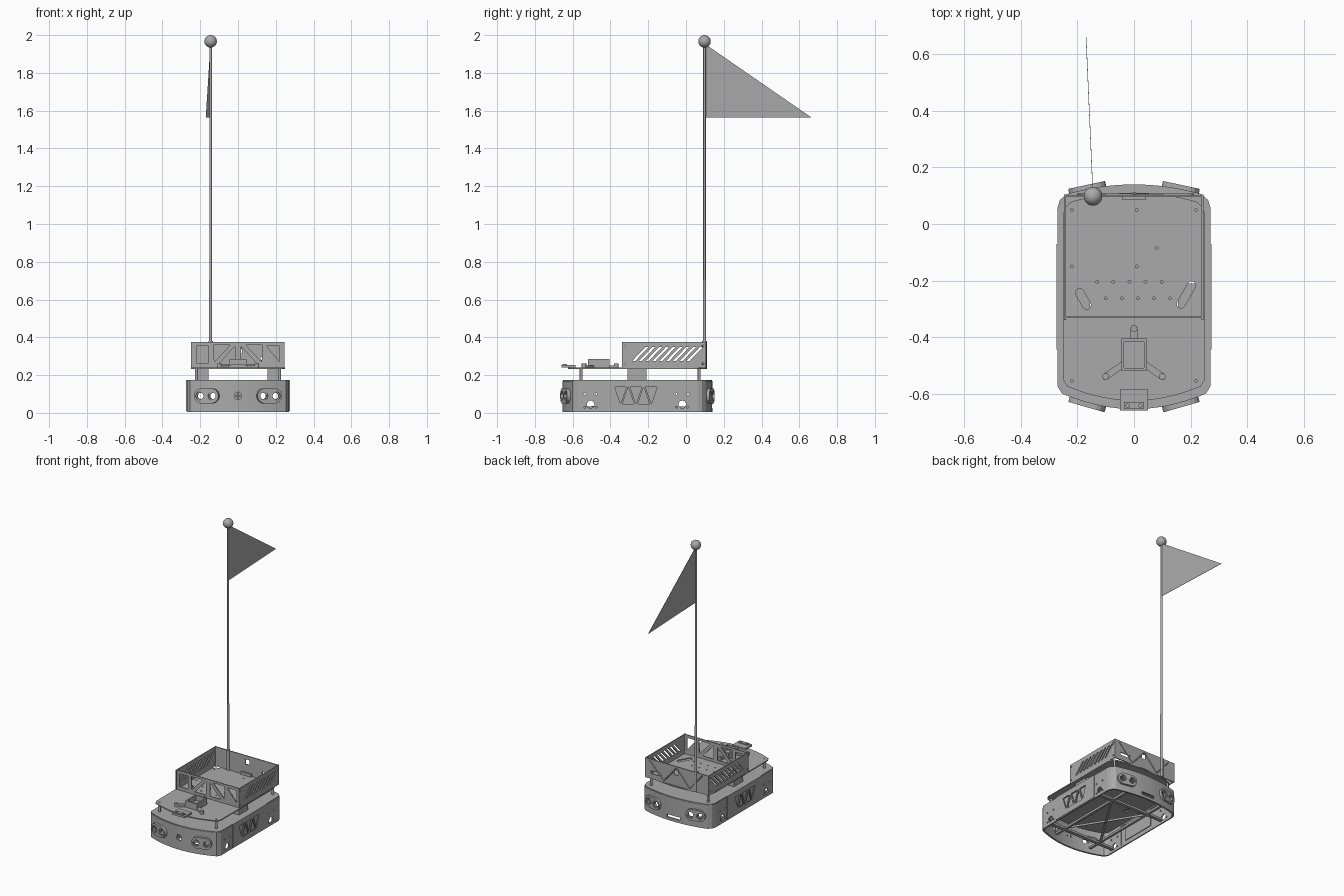
import bpy, bmesh, math
from mathutils import Matrix, Vector

if "Cube" in bpy.data.objects:
    bpy.data.objects.remove(bpy.data.objects["Cube"])

grey = bpy.data.materials.new("plain grey")
grey.use_nodes = True
COL = (0.4, 0.4, 0.4, 1)
grey.diffuse_color = COL
grey.node_tree.nodes["Principled BSDF"].inputs["Base Color"].default_value = COL

FLAT = Matrix()
FRONT = Matrix.Rotation(math.pi / 2, 4, 'X')
SIDE = Matrix.Rotation(math.pi / 2, 4, 'Z') @ FRONT


def add(name, mesh):
    ob = bpy.data.objects.new(name, mesh)
    bpy.context.collection.objects.link(ob)
    mesh.materials.clear()
    mesh.materials.append(grey)
    return ob


def plate(name, outer, holes, depth, at, turn=FLAT):
    """Flat sheet with holes, drawn in 2D, then turned and moved."""
    cu = bpy.data.curves.new(name, 'CURVE')
    cu.dimensions, cu.fill_mode, cu.extrude = '2D', 'BOTH', depth / 2
    for loop in [outer] + holes:
        sp = cu.splines.new('POLY')
        sp.points.add(len(loop) - 1)
        for p, (u, v) in zip(sp.points, loop):
            p.co = (u, v, 0, 1)
        sp.use_cyclic_u = True
    tmp = bpy.data.objects.new(name, cu)
    bpy.context.collection.objects.link(tmp)
    dg = bpy.context.evaluated_depsgraph_get()
    me = bpy.data.meshes.new_from_object(tmp.evaluated_get(dg))
    bpy.data.objects.remove(tmp)
    bm = bmesh.new()
    bm.from_mesh(me)
    bmesh.ops.remove_doubles(bm, verts=bm.verts, dist=1e-5)
    bmesh.ops.recalc_face_normals(bm, faces=bm.faces)
    bm.transform(Matrix.Translation(at) @ turn)
    bm.to_mesh(me)
    bm.free()
    for f in me.polygons:
        f.use_smooth = False
    return add(name, me)


def rect(u0, v0, u1, v1):
    return [(u0, v0), (u1, v0), (u1, v1), (u0, v1)]


def pill(u, v, length, r, angle=0, n=8):
    """Rounded slot; length 0 gives a circle."""
    c, s = math.cos(angle), math.sin(angle)
    pts = []
    for i in range(2 * n):
        a = math.pi * (i + 0.5) / n - math.pi / 2
        x = (length / 2 if i < n else -length / 2) + r * math.cos(a)
        y = r * math.sin(a)
        pts.append((u + c * x - s * y, v + s * x + c * y))
    return pts


def rod(name, a, b, r, sides=12):
    a, b = Vector(a), Vector(b)
    bm = bmesh.new()
    bmesh.ops.create_cone(bm, cap_ends=True, segments=sides, radius1=r, radius2=r, depth=(b - a).length)
    bm.transform(Matrix.Translation((a + b) / 2) @ (b - a).to_track_quat('Z', 'Y').to_matrix().to_4x4())
    me = bpy.data.meshes.new(name)
    bm.to_mesh(me)
    bm.free()
    ob = add(name, me)
    for f in me.polygons:
        f.use_smooth = len(f.vertices) == 4
    return ob


def box(name, x0, y0, z0, x1, y1, z1):
    return plate(name, rect(x0, y0, x1, y1), [], z1 - z0, (0, 0, (z0 + z1) / 2))


def outline(inset=0.0):
    """Plan of the body: bowed front and back, rounded corners."""
    k = 1 - inset / 0.27
    xs = [0.23 * (i / 8 - 1) for i in range(17)]
    pts = [(x, -0.655 + 0.85 * x * x) for x in xs]
    side = [(0.255, -0.6), (0.27, -0.575), (0.27, 0.06), (0.262, 0.085)]
    pts += side + [(-x * 1.04, 0.14 - 0.65 * x * x) for x in xs]
    pts += [(-x, y) for x, y in reversed(side)]
    return [(x * k, -0.255 + (y + 0.255) * k) for x, y in pts]


# Body shell with openings for sensors and side panels
shell = plate("body_shell", outline(), [outline(0.008)], 0.165, (0, 0, 0.0875))
sensor_spots = [(sx * 0.165, y, sx * t) for sx in (-1, 1) for y, t in ((-0.636, 0.28), (0.126, -0.21))]
cutters = []
for x, y, t in sensor_spots:
    turn = Matrix.Rotation(t, 4, 'Z') @ FRONT
    cutters.append(plate("cutter", pill(0, 0, 0.05, 0.036), [], 0.08, (x, y, 0.09), turn))
side_holes = [pill(y, 0.045, 0, 0.02) for y in (-0.505, -0.02)]
side_holes += [pill(y + d, z, 0, 0.005) for y in (-0.505, -0.02) for d in (-0.03, 0.03) for z in (0.03, 0.1)]
for h in side_holes + [rect(-0.44, 0.02, -0.075, 0.16)]:
    cutters.append(plate("cutter", h, [], 0.7, (0, 0, 0), SIDE))
cutters.append(plate("cutter", pill(0, 0.09, 0, 0.02), [], 0.06, (0, -0.65, 0), FRONT))
cutters.append(plate("cutter", rect(-0.05, 0.025, 0.05, 0.045), [], 0.06, (0, 0.14, 0), FRONT))
for c in cutters:
    c.hide_render = True
    m = shell.modifiers.new("cut", 'BOOLEAN')
    m.operation, m.object, m.solver = 'DIFFERENCE', c, 'EXACT'
dg = bpy.context.evaluated_depsgraph_get()
cut_mesh = bpy.data.meshes.new_from_object(shell.evaluated_get(dg))
shell.modifiers.clear()
shell.data = cut_mesh
for c in cutters:
    bpy.data.objects.remove(c)

# Sensor bezels, each with two round eyes
for x, y, t in sensor_spots:
    turn = Matrix.Rotation(t, 4, 'Z') @ FRONT
    eyes = [pill(d, 0, 0, 0.024) for d in (-0.034, 0.034)]
    plate("sensor_bezel", pill(0, 0, 0.055, 0.04), eyes, 0.025, (x, y, 0.09), turn)
    for d in (-0.034, 0.034):
        cx, cy = x + d * math.cos(t), y + d * math.sin(t)
        plate("sensor_ring", pill(0, 0, 0, 0.024), [pill(0, 0, 0, 0.017)], 0.012, (cx, cy, 0.09), turn)
for turn in (0, math.pi / 2):
    plate("front_crosshair", pill(0, 0, 0.04, 0.002, turn), [], 0.006, (0, -0.652, 0.09), FRONT)

# Side panels: zigzag window with a backing sheet
zigzag = []
for i in range(5):
    u = -0.365 + i * 0.04
    lo, hi = (0.048, 0.137) if i % 2 else (0.137, 0.048)
    zigzag.append([(u, lo), (u + 0.06, lo), (u + 0.03, hi)])
zigzag = [[(-0.265 + (u + 0.255) * 1.02, v) for u, v in t] for t in zigzag]
for s in (-1, 1):
    plate("side_panel", rect(-0.445, 0.01, -0.07, 0.175), zigzag, 0.008, (s * 0.27, 0, 0), SIDE)
    plate("side_backing", rect(-0.39, 0.03, -0.14, 0.155), [], 0.004, (s * 0.255, 0, 0), SIDE)

# Body top sheet, deck and open chassis frame
slots = [pill(-0.18, -0.265, 0.05, 0.015, 2.1), pill(0.185, -0.25, 0.075, 0.015, 1.05)]
plate("body_top", outline(0.002), slots, 0.006, (0, 0, 0.172))
dots = [pill(-0.13 + 0.057 * i, -0.205, 0, 0.005) for i in range(5)]
dots += [pill(-0.1 + 0.057 * i, -0.263, 0, 0.005) for i in range(5)]
dots += [pill(s * 0.22, y, 0, 0.005) for s in (-1, 1) for y in (-0.555, 0.05)]
dots += [pill(x, y, 0, 0.005) for x, y in ((0.01, 0.05), (0.08, -0.085), (0.01, -0.15), (-0.22, -0.15))]
plate("deck", outline(0.02), slots + dots, 0.007, (0, 0, 0.2365))
for s in (-1, 1):
    for y in (-0.555, 0.07):
        rod("deck_post", (s * 0.22, y, 0.175), (s * 0.22, y, 0.234), 0.008)
    box("deck_block", s * 0.19 - 0.035, -0.31, 0.175, s * 0.19 + 0.035, -0.21, 0.234)
    box("chassis_rail", s * 0.14 - 0.008, -0.6, 0.02, s * 0.14 + 0.008, 0.1, 0.035)
    rod("chassis_brace", (s * 0.14, -0.5, 0.028), (-s * 0.14, -0.05, 0.028), 0.008, 6)
for y in (-0.52, -0.04):
    box("chassis_crossbar", -0.26, y - 0.012, 0.02, 0.26, y + 0.012, 0.035)

# Cargo box: slotted sides, truss front, windowed back
vents = []
for i in range(9):
    u = -0.285 + i * 0.036
    vents.append([(u, 0.275), (u + 0.016, 0.275), (u + 0.086, 0.348), (u + 0.07, 0.348)])
screws = [pill(u, v, 0, 0.005) for u in (-0.325, 0.09) for v in (0.26, 0.355)]
for x in (-0.245, 0.242):
    plate("box_side", rect(-0.34, 0.238, 0.105, 0.375), vents + screws, 0.007, (x, 0, 0), SIDE)
truss = [rect(-0.22, 0.265, -0.155, 0.355)]
for s in (-1, 1):
    truss.append([(s * 0.015, 0.355), (s * 0.1, 0.26), (s * 0.015, 0.26)])
    truss.append([(s * 0.04, 0.36), (s * 0.13, 0.36), (s * 0.125, 0.27)])
truss.append([(0.15, 0.355), (0.22, 0.355), (0.22, 0.27)])
plate("box_front", rect(-0.245, 0.238, 0.242, 0.375), truss, 0.007, (0, -0.33, 0), FRONT)
windows = [rect(-0.01, 0.315, 0.02, 0.35), rect(0.12, 0.275, 0.2, 0.295)]
plate("box_back", rect(-0.245, 0.238, 0.242, 0.375), windows, 0.007, (0, 0.1, 0), FRONT)
for a, b in ((-0.1, 0.0), (0.1, 0.0), (0.1, 0.21), (-0.1, -0.2)):
    rod("back_rib", (a, 0.104, 0.25), (b, 0.104, 0.365), 0.004, 6)
box("back_tab", -0.04, 0.085, 0.24, 0.04, 0.097, 0.26)

# Scanner mount: open tray on a three-legged foot
tray = [rect(-0.035, -0.51, 0.035, -0.415)]
plate("scanner_tray", rect(-0.045, -0.52, 0.045, -0.405), tray, 0.04, (0, 0, 0.265))
box("scanner_floor", -0.045, -0.52, 0.24, 0.045, -0.405, 0.25)
for x, y in ((-0.1, -0.54), (0.1, -0.54), (0, -0.37)):
    mid = ((x * 0.7), (y - 0.47) / 2 + 0.0)
    ang = math.atan2(y + 0.47, x)
    ln = math.hypot(x, y + 0.47)
    plate("scanner_leg", pill(x / 2, (y - 0.47) / 2, ln, 0.012, ang), [], 0.012, (0, 0, 0.246))
    rod("scanner_foot", (x, y, 0.24), (x, y, 0.262), 0.012)

# Front bracket overhanging the bow
plate("front_bracket", rect(-0.05, -0.66, 0.05, -0.585), [], 0.014, (0, 0, 0.247))
plate("bracket_lens", rect(-0.035, -0.655, 0.035, -0.63), [pill(d, -0.643, 0, 0.006) for d in (-0.022, 0.022)], 0.008, (0, 0, 0.256))

# Flag pole, ball and pennant
px, py = -0.145, 0.098
rod("pole_socket", (px, py, 0.24), (px, py, 0.38), 0.012)
rod("lower_pole", (px, py, 0.24), (px, py, 0.7), 0.0085)
rod("upper_pole", (px, py, 0.7), (px, py, 1.96), 0.007)
bm = bmesh.new()
bmesh.ops.create_uvsphere(bm, u_segments=24, v_segments=16, radius=0.033)
bm.transform(Matrix.Translation((px, py, 1.967)))
for f in bm.faces:
    f.smooth = True
ball = bpy.data.meshes.new("pole_ball")
bm.to_mesh(ball)
bm.free()
add("pole_ball", ball)
swing = Matrix.Rotation(math.radians(2.5), 4, 'Z') @ SIDE
plate("pennant", [(0, 1.565), (0.565, 1.565), (0, 1.955)], [], 0.002, (px, py, 0), swing)
